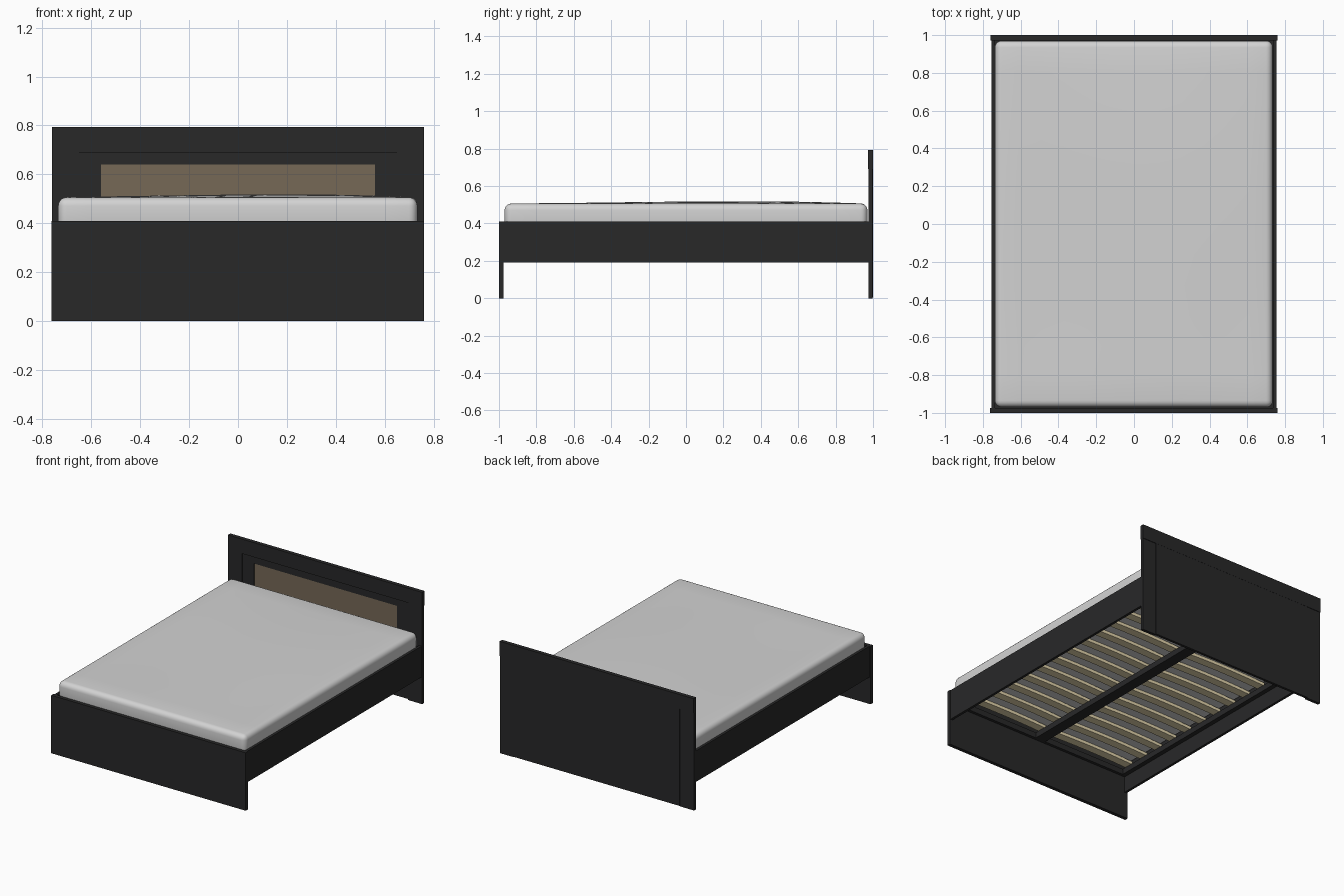
import bpy, bmesh, math
from mathutils import Vector

cube = bpy.data.objects.get("Cube")
if cube:
    bpy.data.objects.remove(cube, do_unlink=True)


def material(name, color):
    mat = bpy.data.materials.new(name)
    mat.use_nodes = True
    mat.diffuse_color = (*color, 1)
    mat.node_tree.nodes["Principled BSDF"].inputs["Base Color"].default_value = (*color, 1)
    return mat


DARK = material("black_brown_wood", (0.021, 0.021, 0.0215))
BROWN = material("brown_inset", (0.18, 0.138, 0.093))
PALE = material("pale_slat_wood", (0.76, 0.66, 0.41))
CLOTH = material("light_grey_fabric", (0.65, 0.65, 0.65))


def finish(name, bm, mat):
    mesh = bpy.data.meshes.new(name)
    bm.to_mesh(mesh)
    bm.free()
    mesh.materials.append(mat)
    obj = bpy.data.objects.new(name, mesh)
    bpy.context.collection.objects.link(obj)
    return obj


def box(name, xs, ys, zs, mat=DARK):
    """Box between the low and high limits on each axis."""
    bm = bmesh.new()
    bmesh.ops.create_cube(bm, size=1)
    for v in bm.verts:
        v.co = Vector([r[0] if c < 0 else r[1] for c, r in zip(v.co, (xs, ys, zs))])
    return finish(name, bm, mat)


def pair(name, xs, ys, zs, mat=DARK):
    """The same box on the left (+x) and mirrored on the right."""
    box("left_" + name, xs, ys, zs, mat)
    box("right_" + name, (-xs[1], -xs[0]), ys, zs, mat)


# Headboard: stiles, top rail and a recessed panel framing a brown inset
pair("headboard_stile", (0.65, 0.76), (0.975, 0.996), (0, 0.69))
box("headboard_top_rail", (-0.76, 0.76), (0.972, 1.0), (0.69, 0.793))
box("headboard_back_panel", (-0.65, 0.65), (0.99, 0.999), (0.004, 0.69))
front = (0.981, 0.99)
pair("headboard_panel_side", (0.56, 0.65), front, (0.004, 0.69))
box("headboard_panel_top", (-0.56, 0.56), front, (0.64, 0.69))
box("headboard_panel_bottom", (-0.56, 0.56), front, (0.004, 0.39))
box("headboard_inset", (-0.56, 0.56), (0.985, 0.99), (0.39, 0.64), BROWN)

# Footboard and side rails
box("footboard", (-0.763, 0.76), (-1.0, -0.975), (0, 0.41))
pair("side_rail", (0.737, 0.755), (-0.975, 0.975), (0.19, 0.41))

# Supports under the slats
SLAT_Z = 0.345
support = (SLAT_Z - 0.04, SLAT_Z)
pair("slat_ledge", (0.705, 0.737), (-0.975, 0.975), support)
box("foot_ledge", (-0.705, 0.705), (-0.975, -0.955), support)
box("head_ledge", (-0.705, 0.705), (0.955, 0.975), support)
box("centre_beam", (-0.04, 0.04), (-0.955, 0.955), support)

# Gently arched slats, one row in each bay
COUNT = 13
for side, middle in (("left", 0.368), ("right", -0.368)):
    for i in range(COUNT):
        y = -0.9 + 1.8 * i / (COUNT - 1)
        bm = bmesh.new()
        rows = []
        for k in range(9):
            t = k / 4 - 1
            z = SLAT_Z + 0.008 * (1 - t * t)
            x = middle + 0.35 * t
            rows.append([bm.verts.new((x, y + dy, z + dz)) for dy, dz in
                         ((-0.03, 0), (0.03, 0), (0.03, 0.022), (-0.03, 0.022))])
        for a, b in zip(rows, rows[1:]):
            for j in range(4):
                n = (j + 1) % 4
                bm.faces.new((a[j], a[n], b[n], b[j]))
        bm.faces.new(rows[0])
        bm.faces.new(rows[-1])
        bmesh.ops.recalc_face_normals(bm, faces=bm.faces)
        finish(f"{side}_slat_{i + 1}", bm, PALE)

# Soft mattress with rounded edges and a slightly uneven top
BOTTOM = SLAT_Z + 0.031
bm = bmesh.new()
bmesh.ops.create_cube(bm, size=2)
for axis in ((1, 0, 0), (0, 1, 0)):
    for i in range(1, 12):
        cut = Vector(axis) * (i / 6 - 1)
        bmesh.ops.bisect_plane(bm, geom=bm.verts[:] + bm.edges[:] + bm.faces[:],
                               plane_co=cut, plane_no=axis)
for v in bm.verts:
    x, y, z = v.co
    edge = (1 - x ** 4) * (1 - y ** 4)
    wave = math.sin(2.4 - 3 * x) * 0.4 + math.sin(2.6 * y + 0.4 + x) * 0.6
    top = 0.506 + edge * (0.005 + 0.008 * wave)
    v.co = (0.735 * x - 0.001, 0.97 * y, top if z > 0 else BOTTOM)
mattress = finish("mattress", bm, CLOTH)
bevel = mattress.modifiers.new("soft_edges", "BEVEL")
bevel.width = 0.035
bevel.segments = 5
bevel.limit_method = "ANGLE"
bevel.angle_limit = math.radians(50)
for poly in mattress.data.polygons:
    poly.use_smooth = True
